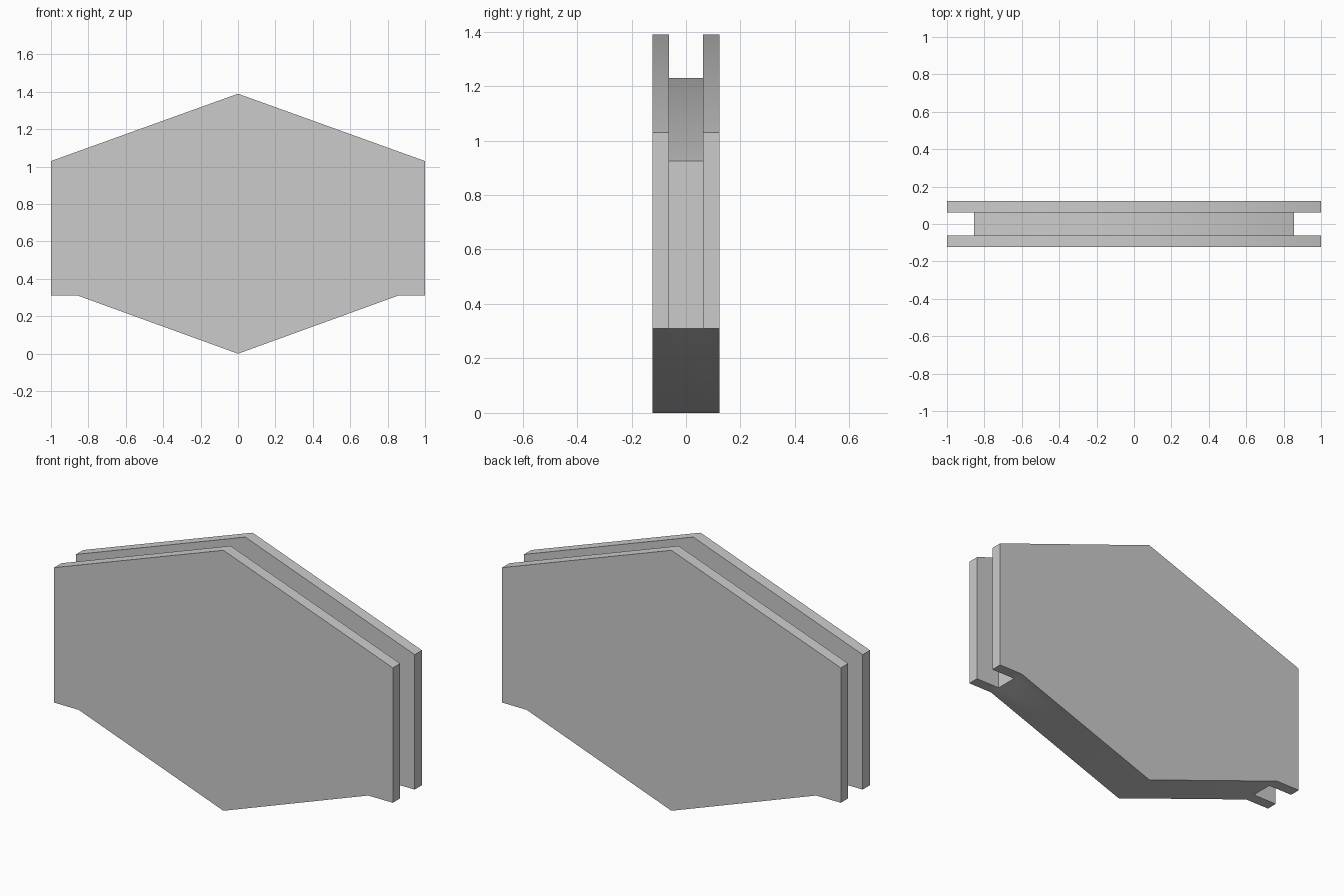
import bpy, bmesh, math

if "Cube" in bpy.data.objects:
    bpy.data.objects.remove(bpy.data.objects["Cube"])


def extrude_profile(name, right_half, depth):
    """Mirror a right-hand (x, z) outline across x = 0 and extrude it along y."""
    outline = right_half + [(-x, z) for x, z in reversed(right_half) if x > 0]
    bm = bmesh.new()
    face = bm.faces.new([bm.verts.new((x, -depth, z)) for x, z in outline])
    new = bmesh.ops.extrude_face_region(bm, geom=[face])["geom"]
    bmesh.ops.translate(bm, vec=(0, 2 * depth, 0),
                        verts=[v for v in new if isinstance(v, bmesh.types.BMVert)])
    bmesh.ops.recalc_face_normals(bm, faces=bm.faces)
    mesh = bpy.data.meshes.new(name)
    bm.to_mesh(mesh)
    bm.free()
    obj = bpy.data.objects.new(name, mesh)
    bpy.context.collection.objects.link(obj)
    return obj


# Full-depth hexagonal body with small shoulders at the lower corners
body = extrude_profile("grooved_hexagon_body",
                       [(0, 0), (0.855, 0.31), (1, 0.31), (1, 1.03), (0, 1.39)], 0.123)

# Groove running over the top and down both sides, leaving the recessed core
groove = extrude_profile("groove_cutter",
                         [(0, 1.23), (0.855, 0.925), (0.855, 0.1), (1.2, 0.1),
                          (1.2, 1.6), (0, 1.6)], 0.0615)
groove.hide_render = True

cut = body.modifiers.new("groove", 'BOOLEAN')
cut.operation = 'DIFFERENCE'
cut.solver = 'EXACT'
cut.object = groove

bpy.context.view_layer.objects.active = body
body.select_set(True)
groove.select_set(False)
bpy.ops.object.modifier_apply(modifier=cut.name)
bpy.data.objects.remove(groove)

# Soft shading over the ridges, crisp edges elsewhere
bpy.ops.object.shade_smooth_by_angle(angle=math.radians(45))
